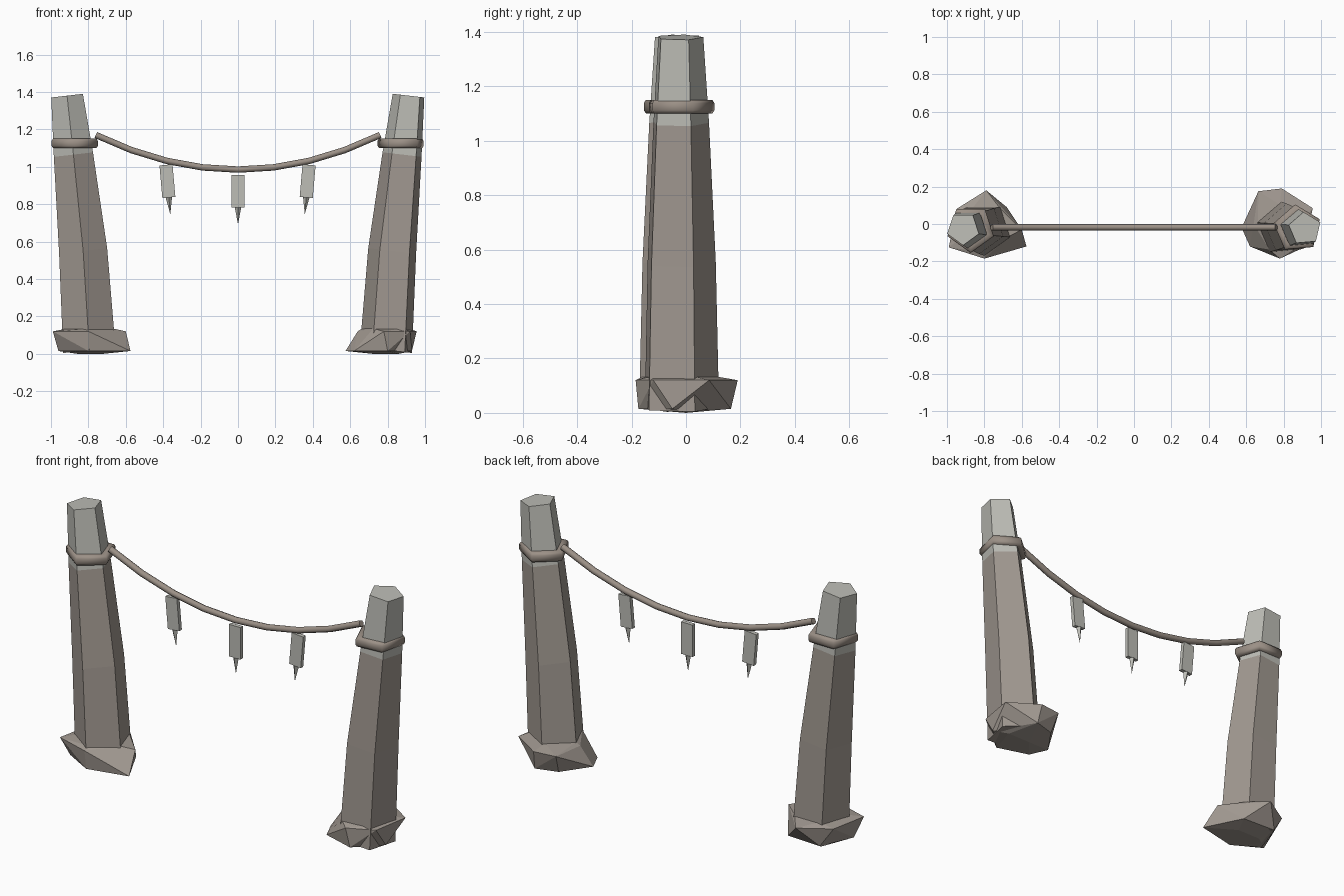
import bpy, bmesh, math
from mathutils import Vector, Matrix

cube = bpy.data.objects.get("Cube")
if cube:
    bpy.data.objects.remove(cube, do_unlink=True)

MID_Y = -0.025


def material(name, rgb):
    mat = bpy.data.materials.new(name)
    mat.use_nodes = True
    color = (*rgb, 1)
    mat.diffuse_color = color
    mat.node_tree.nodes["Principled BSDF"].inputs["Base Color"].default_value = color
    return mat


brown_stone = material("brown stone", (0.36, 0.32, 0.285))
pale_stone = material("pale stone", (0.51, 0.51, 0.47))
rope_brown = material("rope brown", (0.33, 0.28, 0.24))


def finish(name, bm, *mats):
    bmesh.ops.recalc_face_normals(bm, faces=bm.faces)
    mesh = bpy.data.meshes.new(name)
    bm.to_mesh(mesh)
    bm.free()
    obj = bpy.data.objects.new(name, mesh)
    bpy.context.collection.objects.link(obj)
    for mat in mats:
        mesh.materials.append(mat)
    return obj


def smooth(obj, degrees):
    bpy.ops.object.select_all(action="DESELECT")
    obj.select_set(True)
    bpy.context.view_layer.objects.active = obj
    bpy.ops.object.shade_smooth_by_angle(angle=math.radians(degrees))


def bridge(bm, a, b):
    n = len(a)
    return [bm.faces.new((a[i], a[(i + 1) % n], b[(i + 1) % n], b[i])) for i in range(n)]


def ring(bm, center, radius, phase, lean=0):
    # five-sided loop, lower on its outer side when leaning
    verts = []
    for i in range(5):
        a = math.radians(phase + 72 * i)
        dx, dy = radius * math.cos(a), radius * math.sin(a)
        verts.append(bm.verts.new(center + Vector((dx, dy, -lean * dx))))
    return verts


# Leaning five-sided pillars with a pale upper part
def pillar(name, side, phase):
    bm = bmesh.new()
    sections = [(0.795, 0.02, 0.147), (0.828, 0.55, 0.135), (0.88, 1.065, 0.11), (0.914, 1.38, 0.089)]
    loops = [ring(bm, Vector((side * x, MID_Y, z)), r, phase, side * 0.115) for x, z, r in sections]
    bm.faces.new(loops[0])
    for low, high in zip(loops, loops[1:]):
        bridge(bm, low, high)
    bm.faces.new(loops[-1])
    for face in bm.faces:
        face.material_index = int(face.calc_center_median().z > 1.1)
    finish(name, bm, brown_stone, pale_stone)


# Rounded five-sided band around each pillar
def collar(name, side, phase):
    bm = bmesh.new()
    profile = [(0.10, 1.10), (0.122, 1.10), (0.13, 1.112), (0.13, 1.138), (0.122, 1.15), (0.09, 1.15)]
    loops = [ring(bm, Vector((side * 0.873, MID_Y, z)), r, phase) for r, z in profile]
    for a, b in zip(loops, loops[1:] + loops[:1]):
        bridge(bm, a, b)
    smooth(finish(name, bm, rope_brown), 75)


# Rough footing stones, hulled from a lower and an upper outline
def footing(name, side, lower, upper, phase):
    bm = bmesh.new()
    for outline, z in ((lower, 0.015), (upper, 0.12)):
        for x, y in outline:
            bm.verts.new((x, y, z))
    ring(bm, Vector((side * 0.79, MID_Y, 0.135)), 0.13, phase)
    for x in (0.72, 0.86):
        bm.verts.new((side * x, 0, 0))
    result = bmesh.ops.convex_hull(bm, input=bm.verts)
    unused = {g for key in ("geom_interior", "geom_unused") for g in result[key]
              if isinstance(g, bmesh.types.BMVert)}
    bmesh.ops.delete(bm, geom=list(unused), context="VERTS")
    finish(name, bm, brown_stone)


pillar("right_pillar", -1, -90)
pillar("left_pillar", 1, 23)
collar("right_collar", -1, -90)
collar("left_collar", 1, 23)
footing("right_footing", -1,
        [(-0.575, -0.12), (-0.8, -0.17), (-0.96, -0.08), (-0.88, 0.1), (-0.68, 0.09)],
        [(-0.99, -0.125), (-0.8, -0.185), (-0.6, -0.03), (-0.79, 0.18), (-0.95, 0.08)], -90)
footing("left_footing", 1,
        [(0.575, -0.02), (0.62, -0.12), (0.8, -0.175), (0.93, -0.05), (0.8, 0.165), (0.68, 0.13)],
        [(0.64, 0.0), (0.78, -0.185), (0.92, -0.12), (0.955, 0.085), (0.79, 0.19), (0.665, 0.175)], 23)

# Sagging rope
bm = bmesh.new()
loops = []
for i in range(9):
    x = -0.76 + 0.19 * i
    center = Vector((x, -0.018, 0.985 + 0.32 * x * x))
    tangent = Vector((1, 0, 0.64 * x)).normalized()
    normal = Vector((-tangent.z, 0, tangent.x))
    loops.append([bm.verts.new(center + 0.017 * (math.cos(a) * normal + math.sin(a) * Vector((0, 1, 0))))
                  for a in (math.tau * k / 8 for k in range(8))])
for a, b in zip(loops, loops[1:]):
    bridge(bm, a, b)
bm.faces.new(loops[0])
bm.faces.new(loops[-1])
smooth(finish("rope", bm, rope_brown), 50)

# Hanging plaques, each with a pointed tip
for name, x, top, tilt in (("right", -0.385, 1.01, -5), ("middle", 0, 0.957, 0), ("left", 0.38, 1.01, 5)):
    bm = bmesh.new()
    bmesh.ops.create_cube(bm, size=1, matrix=Matrix.Translation((0, 0, -0.0875))
                          @ Matrix.Diagonal((0.07, 0.022, 0.175, 1)))
    bmesh.ops.create_cone(bm, cap_ends=True, segments=4, radius1=0, radius2=0.017, depth=0.09,
                          matrix=Matrix.Translation((0, 0, -0.22)))
    place = Matrix.Translation((x, -0.018, top)) @ Matrix.Rotation(math.radians(tilt), 4, "Y")
    bmesh.ops.transform(bm, matrix=place, verts=bm.verts)
    finish(name + "_plaque", bm, pale_stone)
